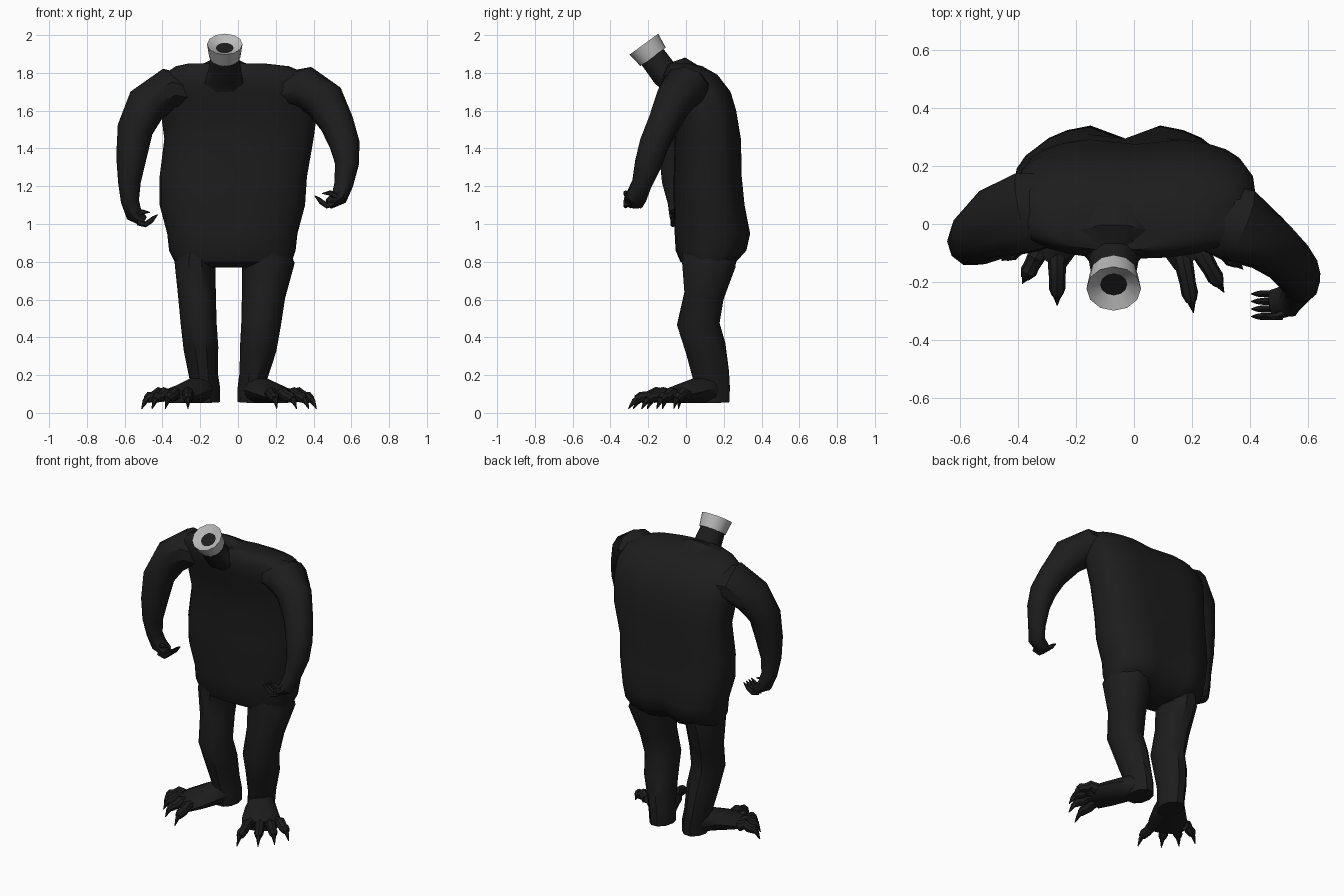
import bpy, bmesh, math
from mathutils import Vector


def material(name, v):
    m = bpy.data.materials.new(name)
    m.diffuse_color = (v, v, v, 1)
    return m


BLACK = material("black skin", 0.012)
PALE = material("pale grey collar", 0.5)


def loft(name, rings, mats=(BLACK,), angle=40):
    """Skin a list of closed rings and cap both ends."""
    bm = bmesh.new()
    vs = [[bm.verts.new(p) for p in r] for r in rings]
    n = len(vs[0])
    for a, b in zip(vs, vs[1:]):
        for i in range(n):
            j = (i + 1) % n
            bm.faces.new((a[i], a[j], b[j], b[i]))
    bm.faces.new(vs[0])
    bm.faces.new(vs[-1])
    bmesh.ops.recalc_face_normals(bm, faces=bm.faces)
    me = bpy.data.meshes.new(name)
    bm.to_mesh(me)
    bm.free()
    ob = bpy.data.objects.new(name, me)
    bpy.context.collection.objects.link(ob)
    for m in mats:
        me.materials.append(m)
    bpy.ops.object.select_all(action='DESELECT')
    ob.select_set(True)
    bpy.context.view_layer.objects.active = ob
    bpy.ops.object.shade_smooth_by_angle(angle=math.radians(angle))
    return ob


def tube(name, path, n=10, ref=(0, 1, 0), **kw):
    """Path points are x, y, z, side radius, radius along ref."""
    pts = [Vector(p[:3]) for p in path]
    rings = []
    for k, p in enumerate(path):
        t = (pts[min(k + 1, len(pts) - 1)] - pts[max(k - 1, 0)]).normalized()
        side = t.cross(Vector(ref)).normalized()
        up = side.cross(t)
        rings.append([pts[k] + side * p[3] * math.cos(a) + up * p[4] * math.sin(a)
                      for a in (math.tau * i / n for i in range(n))])
    return loft(name, rings, **kw)


# torso: height, centre x, half width, front y, back y
torso = [(0.77, -.03, .22, .03, .20), (0.80, -.025, .31, -.03, .27),
         (0.86, -.03, .335, -.055, .325), (0.95, -.03, .345, -.06, .345),
         (1.10, -.03, .385, -.065, .315), (1.25, -.025, .39, -.065, .30),
         (1.45, .005, .395, -.06, .295), (1.60, .005, .415, -.08, .27),
         (1.70, 0, .415, -.11, .24), (1.79, -.01, .385, -.12, .17),
         (1.835, -.03, .30, -.10, .09), (1.85, -.06, .20, -.09, .03)]
rings = []
for z, cx, rx, y0, y1 in torso:
    ring = []
    for i in range(24):
        a = math.tau * i / 24
        c, s = math.cos(a), math.sin(a)
        # squarish ellipse, rounder on the belly, squarer across the shoulder blades
        e = 0.84 if s < 0 else 0.68 if 1.4 < z < 1.8 else 0.78
        x = cx + rx * math.copysign(abs(c) ** e, c)
        y = (y0 + y1) / 2 + (y1 - y0) / 2 * math.copysign(abs(s) ** e, s)
        if i == 6:                     # groove down the back
            y -= 0.05 if z < 1.0 else 0.02
        ring.append((x, y, z))
    rings.append(ring)
loft("torso", rings)

# neck stump
tube("neck", [(-.07, .01, 1.73, .20, .13), (-.07, -.055, 1.79, .15, .11),
              (-.07, -.115, 1.80, .088, .08), (-.07, -.185, 1.895, .075, .075)])

# collar leaning forward, an open funnel with a dark throat
collar = tube("collar", [(-.07, -.174, 1.885, .083, .083), (-.07, -.223, 1.952, .094, .094)],
              n=12, mats=(PALE, BLACK)).data
bm = bmesh.new()
bm.from_mesh(collar)
throat = max((f for f in bm.faces if len(f.verts) == 12), key=lambda f: f.calc_center_median().z)
bmesh.ops.inset_region(bm, faces=[throat], thickness=.047, depth=-.025)
throat.material_index = 1
bm.to_mesh(collar)
bm.free()

# arms
tube("left_arm", [(-.24, .06, 1.69, .09, .12), (-.37, .04, 1.71, .115, .145),
                  (-.485, .0, 1.63, .11, .125), (-.545, -.045, 1.50, .095, .10),
                  (-.565, -.06, 1.35, .08, .085), (-.575, -.065, 1.22, .06, .065),
                  (-.572, -.05, 1.12, .048, .05), (-.55, -.035, 1.05, .045, .055),
                  (-.50, -.03, 1.015, .028, .05)])
tube("right_arm", [(.22, .04, 1.71, .09, .12), (.36, -.005, 1.72, .115, .135),
                   (.46, -.065, 1.65, .11, .10), (.525, -.12, 1.53, .09, .085),
                   (.565, -.17, 1.42, .08, .08), (.577, -.20, 1.32, .064, .075),
                   (.56, -.235, 1.21, .05, .055), (.535, -.265, 1.14, .045, .058),
                   (.48, -.275, 1.105, .028, .05)])


# fingers with pointed tips, curling inwards
def hand(side, x, y, z, s):
    for k in range(4):
        fy = y + (k - 1.5) * 0.026
        tube(f"{side}_finger_{k + 1}",
             [(x, fy, z, .017, .014), (x + s * .04, fy, z - .012, .016, .014),
              (x + s * .07, fy, z + .008, .014, .013), (x + s * .085, fy, z + .024, .010, .010),
              (x + s * .105, fy, z + .04, .002, .002)], n=6)
    tube(f"{side}_thumb",
         [(x - s * .02, y - .025, z + .03, .018, .016), (x + s * .025, y - .04, z + .055, .014, .013),
          (x + s * .065, y - .035, z + .052, .002, .002)], n=6)


hand("left", -.53, -.03, 1.01, 1)
hand("right", .51, -.28, 1.11, -1)

# legs, running down into flat heels
tube("left_leg", [(-.20, .13, .90, .11, .15), (-.228, .12, .79, .108, .15),
                  (-.217, .095, .62, .10, .11), (-.208, .065, .47, .095, .118),
                  (-.196, .105, .34, .092, .112), (-.183, .132, .2, .077, .102),
                  (-.17, .14, .13, .075, .097), (-.168, .142, .055, .072, .093)])
tube("right_leg", [(.13, .13, .90, .12, .15), (.16, .12, .79, .14, .15),
                   (.135, .095, .62, .115, .11), (.122, .065, .47, .105, .118),
                   (.107, .105, .34, .097, .112), (.083, .132, .2, .076, .102),
                   (.073, .14, .13, .075, .097), (.07, .142, .055, .072, .093)])


# feet: splayed, each with four clawed toes
def foot(side, fx, tips):
    up = (0, 0, 1)
    tube(f"{side}_foot", [(fx(.065), .18, .11, .05, .055), (fx(.085), .13, .125, .075, .075),
                          (fx(.125), .06, .118, .095, .068), (fx(.19), -.03, .10, .115, .05),
                          (fx(.235), -.10, .085, .11, .035)], ref=up)
    roots = [(.165, -.10), (.22, -.08), (.265, -.05), (.285, .0)]
    for k, (r, t) in enumerate(zip(roots, tips)):
        def at(f, z, w, h):
            return (fx(r[0]) + (t[0] - fx(r[0])) * f, r[1] + (t[1] - r[1]) * f, z, w, h)
        tube(f"{side}_toe_{k + 1}",
             [at(0, .09, .034, .034), at(.3, .105, .031, .032), at(.5, .085, .028, .029),
              at(.68, .083, .029, .029), at(.8, .07, .02, .022)], n=8, ref=up)
        tube(f"{side}_claw_{k + 1}",
             [at(.7, .078, .018, .022), at(.85, .062, .013, .016), at(1, .022, .002, .003)],
             n=6, ref=up)


foot("right", lambda x: x, [(.205, -.305), (.31, -.235), (.375, -.155), (.415, -.065)])
foot("left", lambda x: -.10 - x, [(-.265, -.28), (-.385, -.205), (-.455, -.125), (-.51, -.04)])
